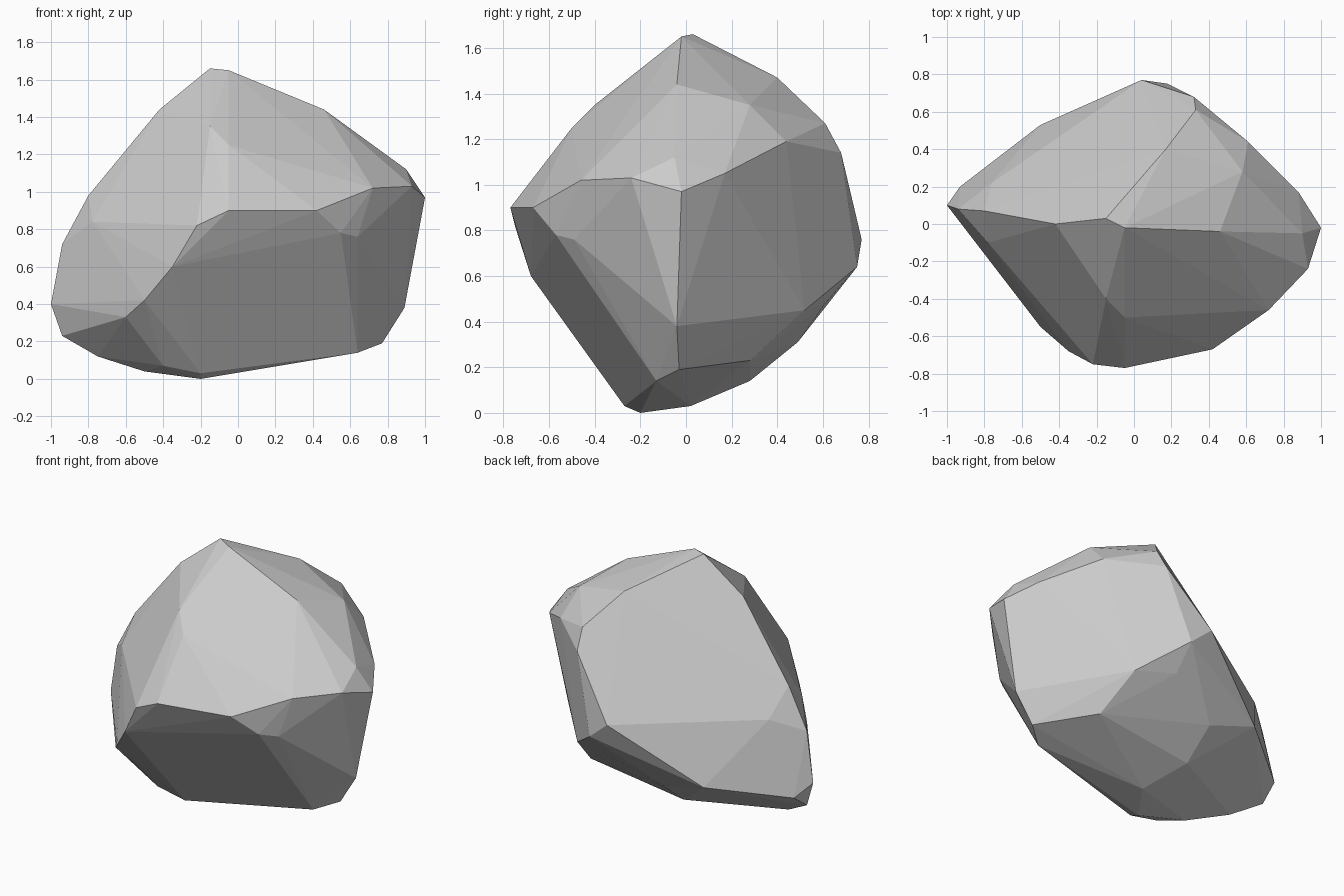
import bpy, bmesh, math

# Corner points of the boulder, grouped by region
corners = [
    # crown and ridge running back right
    (-.15, .03, 1.66), (-.05, -.02, 1.65), (.17, .4, 1.47),
    (.33, .61, 1.27), (.46, -.04, 1.44), (.58, .28, 1.35), (.61, .44, 1.19),
    # right tip
    (.9, -.05, 1.12), (1, -.02, .97), (.88, .17, 1.05), (.93, -.24, 1.03),
    (.72, -.46, 1.02),
    # front rim
    (.42, -.67, .9), (-.05, -.77, .9), (-.22, -.75, .82), (-.35, -.68, .6),
    (-.5, -.55, .42), (-.6, -.42, .33),
    # upper front and left ridge
    (-.15, -.4, 1.35), (-.05, -.5, 1.25), (-.42, 0, 1.44),
    (-.8, .07, .98), (-.78, -.1, .84), (-.94, .08, .72),
    # left tip and keel
    (-1, .1, .4), (-.93, .2, .32), (-.94, .08, .23), (-.75, 0, .12),
    (-.5, -.12, .04), (-.4, -.27, .07), (-.2, -.27, .03), (-.2, -.2, 0),
    # back
    (-.58, .34, .8), (-.76, .22, .8), (-.5, .53, .4), (.04, .77, .76), (.18, .75, .64),
    (.32, .68, 1.14), (.18, .61, .48), (.43, .52, .45), (-.18, .49, .31),
    # underside and lower right
    (-.05, .02, .03), (-.18, .28, .14), (.5, .28, .23), (.64, -.13, .14),
    (.77, -.03, .19), (.55, -.57, .78), (.64, -.49, .76), (.89, -.04, .38),
    (.6, .27, .37),
]

# Boulder: convex hull with nearly coplanar triangles merged into flat facets
bm = bmesh.new()
for c in corners:
    bm.verts.new(c)
bmesh.ops.convex_hull(bm, input=bm.verts[:])
loose = [v for v in bm.verts if not v.link_faces]
bmesh.ops.delete(bm, geom=loose, context='VERTS')
bmesh.ops.dissolve_limit(bm, angle_limit=math.radians(2),
                         verts=bm.verts[:], edges=bm.edges[:])
bmesh.ops.recalc_face_normals(bm, faces=bm.faces[:])

mesh = bpy.data.meshes.new("boulder")
bm.to_mesh(mesh)
bm.free()
boulder = bpy.data.objects.new("boulder", mesh)
bpy.context.collection.objects.link(boulder)
